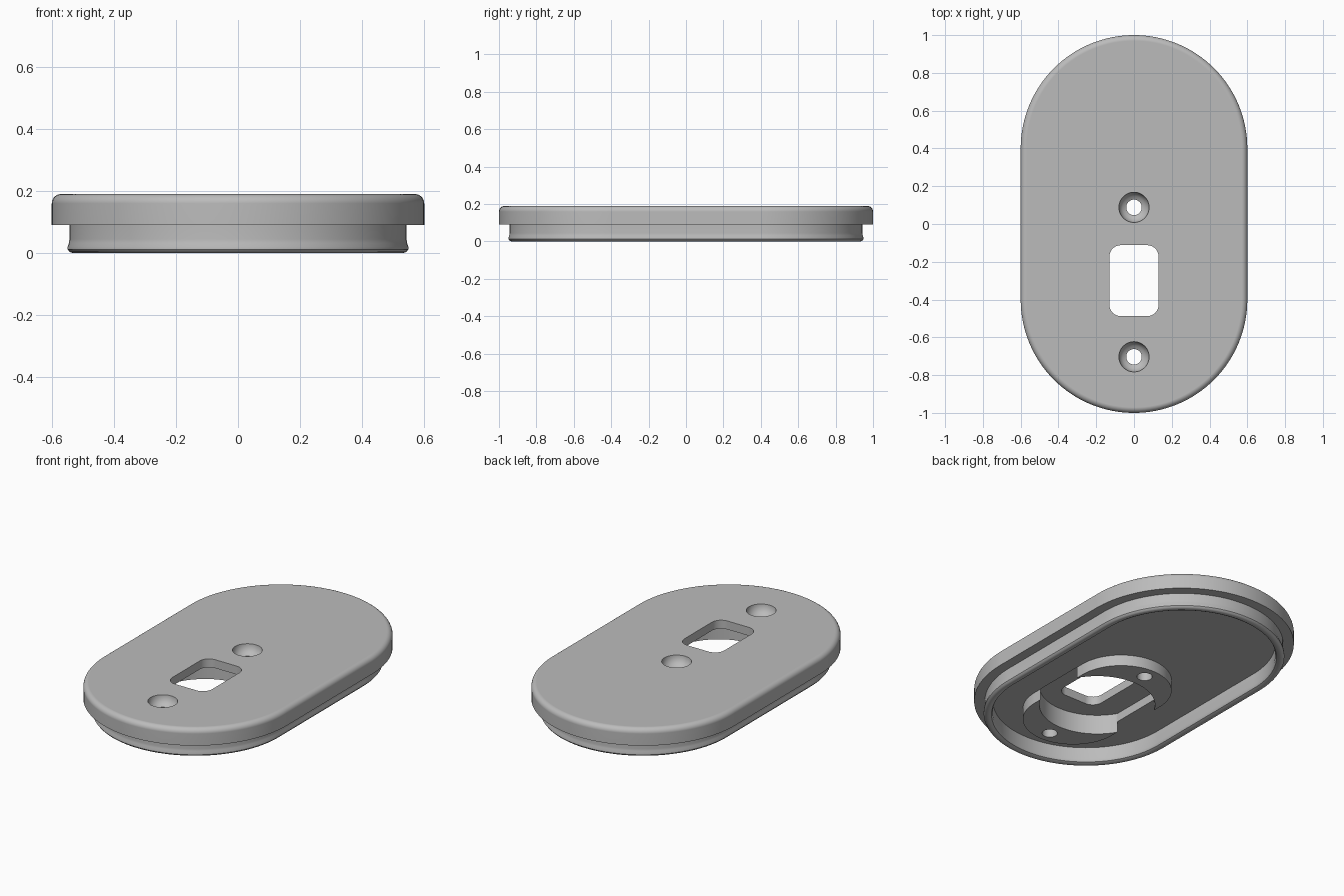
import bpy, bmesh
from math import sin, cos, pi, sqrt, radians

old = bpy.data.objects.get("Cube")
if old:
    bpy.data.objects.remove(old)

grey = bpy.data.materials.new("plain_grey")
grey.use_nodes = True
grey.diffuse_color = (0.5, 0.5, 0.5, 1)
grey.node_tree.nodes["Principled BSDF"].inputs["Base Color"].default_value = (0.5, 0.5, 0.5, 1)


def rounded_box(hx, hy, r, cy=0, steps=32):
    """Outline of a rounded rectangle; a slot when r equals hx."""
    pts = []
    for q, (sx, sy) in enumerate(((1, 1), (-1, 1), (-1, -1), (1, -1))):
        for i in range(steps + 1):
            a = (q + i / steps) * pi / 2
            p = (sx * (hx - r) + r * cos(a), cy + sy * (hy - r) + r * sin(a))
            if not pts or (p[0] - pts[-1][0]) ** 2 + (p[1] - pts[-1][1]) ** 2 > 1e-9:
                pts.append(p)
    if (pts[0][0] - pts[-1][0]) ** 2 + (pts[0][1] - pts[-1][1]) ** 2 < 1e-9:
        pts.pop()
    return pts


def loft(name, sections):
    """Closed solid through (outline, z) sections with equal point counts."""
    bm = bmesh.new()
    rings = [[bm.verts.new((x, y, z)) for x, y in pts] for pts, z in sections]
    for a, b in zip(rings, rings[1:]):
        n = len(a)
        for i in range(n):
            j = (i + 1) % n
            bm.faces.new((a[i], a[j], b[j], b[i]))
    bm.faces.new(rings[0])
    bm.faces.new(rings[-1])
    bmesh.ops.recalc_face_normals(bm, faces=bm.faces)
    mesh = bpy.data.meshes.new(name)
    bm.to_mesh(mesh)
    bm.free()
    mesh.materials.append(grey)
    obj = bpy.data.objects.new(name, mesh)
    bpy.context.collection.objects.link(obj)
    return obj


def combine(target, tool, operation):
    """Apply a boolean and drop the helper."""
    bpy.context.view_layer.objects.active = target
    mod = target.modifiers.new("cut", "BOOLEAN")
    mod.operation, mod.solver, mod.object = operation, "EXACT", tool
    bpy.ops.object.modifier_apply(modifier=mod.name)
    bpy.data.objects.remove(tool)


def slot(r, cy=0, half=0.4):
    return rounded_box(r, r + half, r, cy)


# Cover: underside floor, rim with a rounded bead, flange and filleted top
FLOOR, TOP, FILLET, MID = 0.09, 0.19, 0.03, -0.307
profile = [(0.50, FLOOR), (0.50, 0.02), (0.507, 0.006), (0.52, 0.0), (0.533, 0.0),
           (0.543, 0.004), (0.549, 0.012), (0.549, 0.02), (0.545, 0.032),
           (0.543, 0.045), (0.543, FLOOR), (0.60, FLOOR)]
for i in range(7):
    a = i / 6 * pi / 2
    profile.append((0.60 - FILLET + FILLET * cos(a), TOP - FILLET + FILLET * sin(a)))
cover = loft("cover_plate", [(slot(r), z) for r, z in profile])

# Raised slot-shaped boss under the screw holes
outline = slot(0.27, MID, 0.2)
combine(cover, loft("boss", [(outline, 0.025), (outline, FLOOR + 0.01)]), "UNION")

# Pocket: a circle trimmed flat on both sides
R, FLAT = 0.31, 0.2705
circle = [(R * cos(i * pi / 64), R * sin(i * pi / 64)) for i in range(128)]
edge = sqrt(R * R - FLAT * FLAT)
pocket = [(x, MID + y) for x, y in circle if abs(x) < FLAT]
left = [p for p in pocket if p[1] > MID]
right = [p for p in pocket if p[1] < MID]
outline = ([(FLAT, MID + edge)] + left + [(-FLAT, MID + edge), (-FLAT, MID - edge)]
           + right + [(FLAT, MID - edge)])
combine(cover, loft("pocket", [(outline, -0.1), (outline, 0.14)]), "DIFFERENCE")

# Window
outline = rounded_box(0.13, 0.188, 0.06, MID + 0.007, 8)
combine(cover, loft("window", [(outline, -0.2), (outline, 0.3)]), "DIFFERENCE")

# Countersunk screw holes
bore = [(0.041, -0.2), (0.041, 0.135), (0.06, 0.144), (0.073, 0.16), (0.079, 0.178),
        (0.08, TOP), (0.08, 0.3)]
for y in (0.088, -0.703):
    tool = loft("screw_hole", [(rounded_box(r, r, r, y, 12), z) for r, z in bore])
    combine(cover, tool, "DIFFERENCE")

# Smooth curved walls, crisp edges
bpy.ops.object.select_all(action="DESELECT")
cover.select_set(True)
bpy.context.view_layer.objects.active = cover
bpy.ops.object.shade_smooth_by_angle(angle=radians(32))
normals = cover.modifiers.new("flat_normals", "WEIGHTED_NORMAL")
normals.keep_sharp = True
